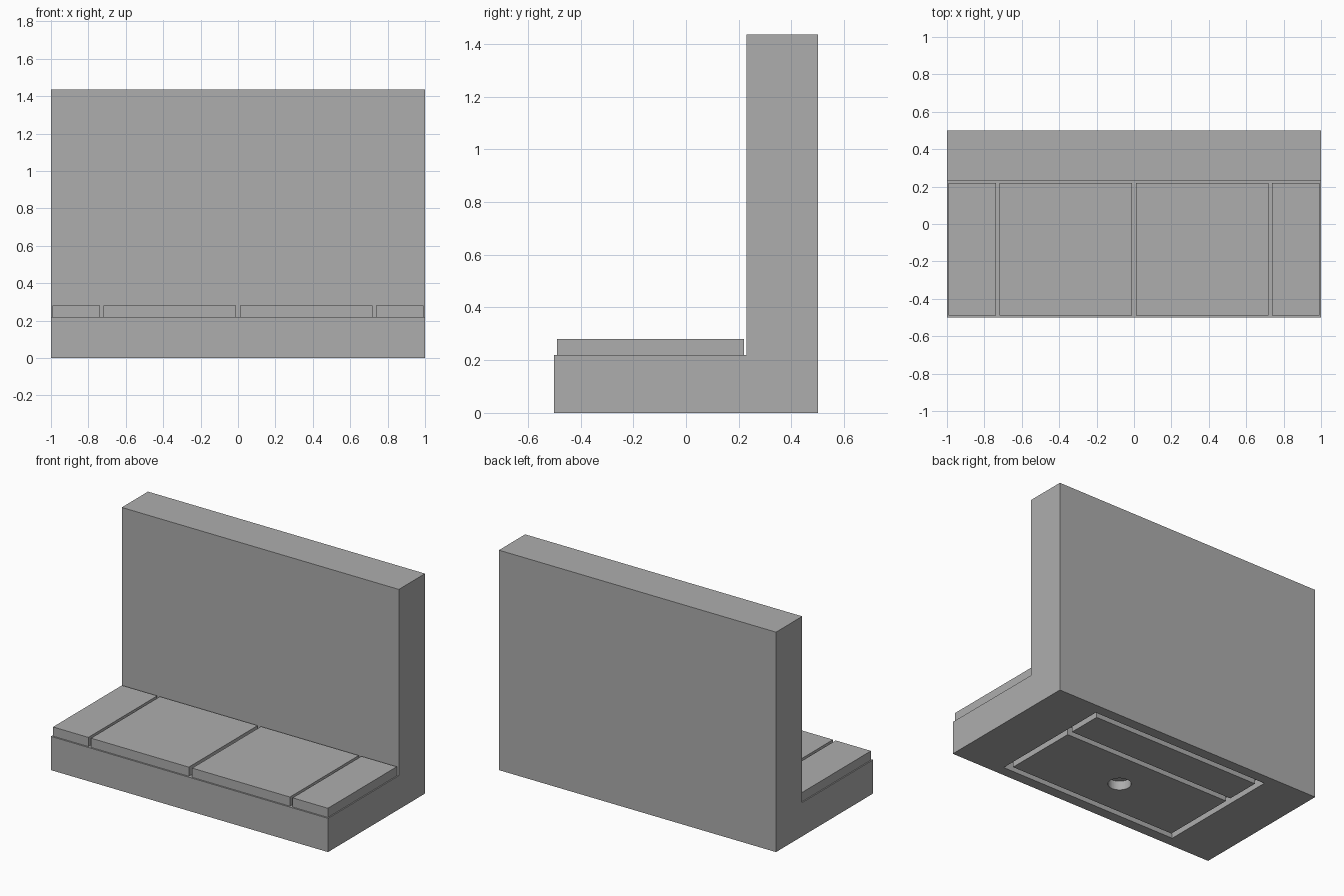
import bpy

if "Cube" in bpy.data.objects:
    bpy.data.objects.remove(bpy.data.objects["Cube"], do_unlink=True)

grey = bpy.data.materials.new("stone_grey")
grey.use_nodes = True
colour = (0.42, 0.42, 0.42, 1)
grey.diffuse_color = colour
grey.node_tree.nodes["Principled BSDF"].inputs["Base Color"].default_value = colour


def box(name, x, y, z):
    """Box from (low, high) ranges on each axis."""
    ranges = (x, y, z)
    bpy.ops.mesh.primitive_cube_add(size=1)
    ob = bpy.context.object
    ob.name = name
    ob.location = [(a + b) / 2 for a, b in ranges]
    ob.scale = [b - a for a, b in ranges]
    bpy.ops.object.transform_apply(location=True, rotation=False, scale=True)
    ob.data.materials.append(grey)
    return ob


def cut(target, cutter):
    """Subtract the cutter, then discard it."""
    cutter.hide_render = True
    mod = target.modifiers.new("cut", 'BOOLEAN')
    mod.operation = 'DIFFERENCE'
    mod.solver = 'EXACT'
    mod.object = cutter
    bpy.context.view_layer.objects.active = target
    bpy.ops.object.modifier_apply(modifier=mod.name)
    bpy.data.objects.remove(cutter, do_unlink=True)


FLOOR, DEPTH, BACK = 0.22, 0.06, 0.5

# Base slab with a shallow recess underneath
base = box("base", (-1, 1), (-BACK, BACK), (0, FLOOR))
cut(base, box("recess_cutter", (-0.66, 0.66), (-0.43, 0.43), (-0.1, DEPTH)))

# Flush panels filling the recess, leaving narrow grooves around them
front_panel = box("underside_front_panel", (-0.62, 0.62), (-0.39, 0.12), (0, DEPTH))
box("underside_back_panel", (-0.62, 0.62), (0.16, 0.39), (0, DEPTH))

# Round socket in the front panel
bpy.ops.mesh.primitive_cylinder_add(vertices=48, radius=0.07, depth=0.4,
                                    location=(0, -0.135, 0))
socket = bpy.context.object
socket.data.materials.append(grey)
cut(front_panel, socket)

# Upright wall along the back
box("wall", (-1, 1), (0.23, BACK), (FLOOR, 1.435))

# Floor slabs, two wide in the middle and a narrow one at each end
for side, s in (("left", 1), ("right", -1)):
    for size, a, b in (("wide", 0.012, 0.718), ("narrow", 0.737, 0.992)):
        box(f"{side}_{size}_slab", sorted((s * a, s * b)), (-0.49, 0.22),
            (FLOOR, 0.28))
